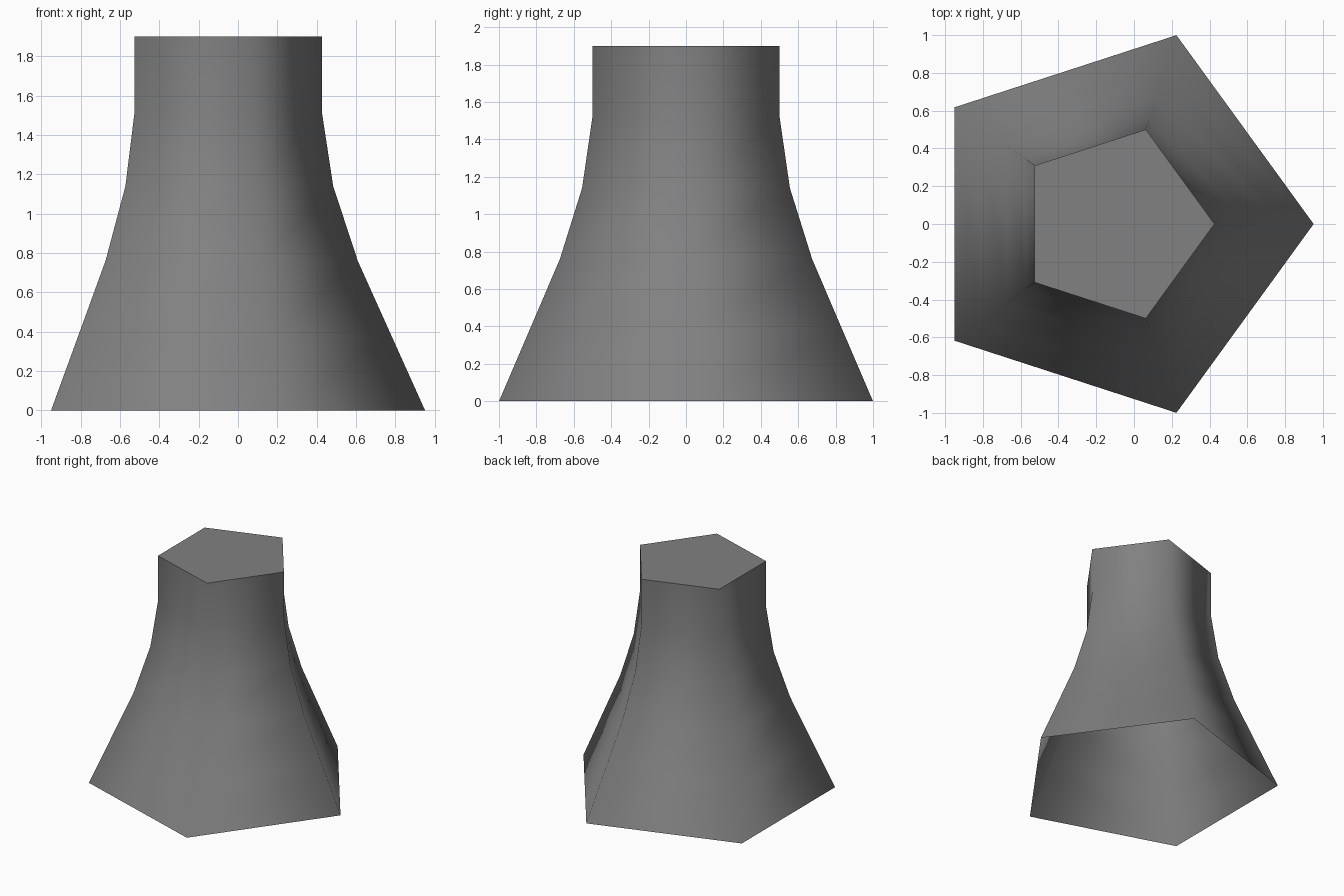
import bpy
import bmesh
from math import cos, sin, tau

cube = bpy.data.objects.get("Cube")
if cube:
    bpy.data.objects.remove(cube, do_unlink=True)

SIDES = 5
CENTRE_X = -0.1
# (radius, height) from the open foot to the closed top
PROFILE = [(1.051, 0), (0.88, 0.38), (0.709, 0.76),
           (0.584, 1.14), (0.526, 1.52), (0.526, 1.9)]

# Plain grey surface
grey = bpy.data.materials.new("plain grey")
grey.use_nodes = True
colour = (0.22, 0.22, 0.22, 1)
grey.diffuse_color = colour
grey.node_tree.nodes["Principled BSDF"].inputs["Base Color"].default_value = colour

# Flared five-sided wall
bm = bmesh.new()
rings = [[bm.verts.new((CENTRE_X + r * cos(tau * i / SIDES), r * sin(tau * i / SIDES), z))
          for i in range(SIDES)] for r, z in PROFILE]
for low, high in zip(rings, rings[1:]):
    for i in range(SIDES):
        j = (i + 1) % SIDES
        bm.faces.new((low[i], low[j], high[j], high[i])).smooth = True

# Flat lid with a sharp rim; the foot stays open
lid = bm.faces.new(rings[-1])
for edge in lid.edges:
    edge.smooth = False

mesh = bpy.data.meshes.new("flared_tower")
bm.to_mesh(mesh)
bm.free()
mesh.materials.append(grey)
tower = bpy.data.objects.new("flared_tower", mesh)
bpy.context.collection.objects.link(tower)
